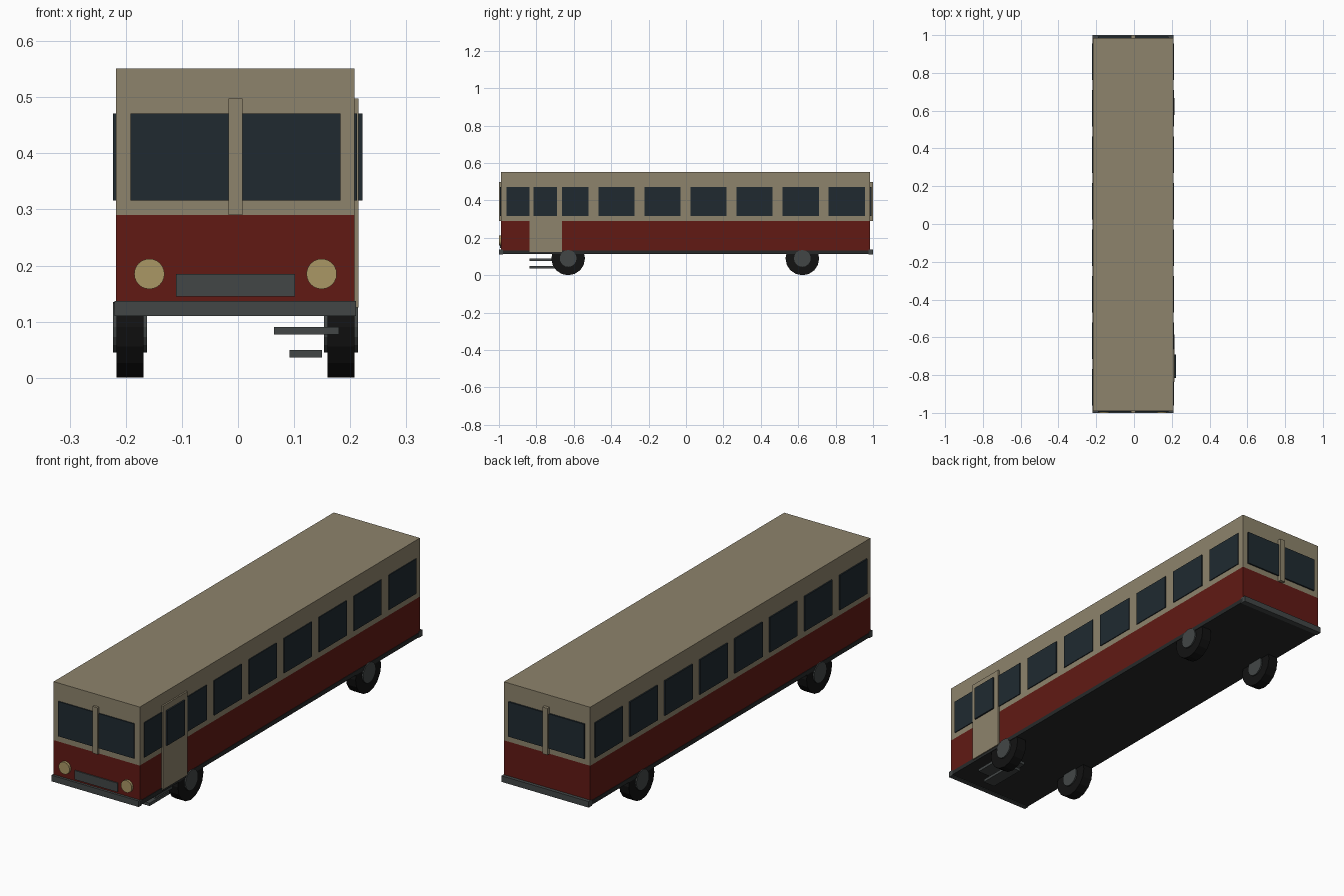
import bpy, math
from mathutils import Matrix

if "Cube" in bpy.data.objects:
    bpy.data.objects.remove(bpy.data.objects["Cube"])

def material(name, rgb):
    m = bpy.data.materials.new(name)
    m.diffuse_color = (*rgb, 1)
    m.use_nodes = True
    m.node_tree.nodes["Principled BSDF"].inputs["Base Color"].default_value = m.diffuse_color
    return m

CREAM = material("cream", (0.27, 0.23, 0.15))
RED = material("red", (0.12, 0.01, 0.007))
GLASS = material("glass", (0.014, 0.023, 0.03))
METAL = material("metal", (0.055, 0.062, 0.062))
FLOOR = material("floor", (0.02, 0.022, 0.022))
RUBBER = material("rubber", (0.006, 0.006, 0.006))
LAMP = material("lamp", (0.40, 0.31, 0.13))

def box(name, x, y, z, mat):
    bpy.ops.mesh.primitive_cube_add(size=1)
    o = bpy.context.object
    o.name = name
    o.data.transform(Matrix.Diagonal((x[1] - x[0], y[1] - y[0], z[1] - z[0], 1)))
    o.location = [(a + b) / 2 for a, b in (x, y, z)]
    o.data.materials.append(mat)
    return o

def disc(name, loc, radius, depth, axis, sides, mat):
    bpy.ops.mesh.primitive_cylinder_add(vertices=sides, radius=radius, depth=depth)
    o = bpy.context.object
    o.name = name
    turn = Matrix.Rotation(math.pi / 2, 4, 'Y' if axis == 'x' else 'X')
    o.data.transform(turn)
    o.location = loc
    o.data.materials.append(mat)
    return o

CX = -0.0045                       # centre line of the coachwork
L, R = -0.217, 0.208               # body sides
F, B = -0.989, 0.985               # body ends
WIN_Z = (0.316, 0.471)

# Body: red lower half, cream upper half, floor and bumpers
box("lower_body", (L, R), (F, B), (0.13, 0.29), RED)
box("upper_body", (L, R), (F, B), (0.29, 0.551), CREAM)
box("chassis_floor", (L - 0.002, R + 0.002), (F, B), (0.113, 0.132), FLOOR)
box("front_bumper", (L - 0.003, R + 0.002), (-1.0, F + 0.01), (0.11, 0.137), METAL)
box("rear_bumper", (L - 0.003, R + 0.002), (B - 0.01, 1.0), (0.11, 0.137), METAL)

# Side windows
for i in range(8):
    y = 0.859 - 0.2461 * i
    span = (y - 0.097, y + 0.097)
    box("left_window", (L - 0.006, L + 0.004), span, WIN_Z, GLASS)
    box("right_window", (R - 0.004, R + 0.004), span, WIN_Z, GLASS)

# End windows with centre pillars
for side, wy, py in (("front", (F - 0.005, F + 0.005), (-1.0, F + 0.005)),
                     ("rear", (B - 0.005, B + 0.007), (B - 0.005, 1.0))):
    for s in (-1, 1):
        x = CX + s * 0.099
        box(side + "_window", (x - 0.088, x + 0.088), wy, WIN_Z, GLASS)
    box(side + "_pillar", (CX - 0.0125, CX + 0.0125), py, (0.29, 0.498), CREAM)

# Headlights and grille
for s in (-1, 1):
    disc("headlight", (CX + s * 0.1535, F - 0.002, 0.185), 0.027, 0.018, 'y', 24, LAMP)
box("grille", (CX - 0.106, CX + 0.106), (F - 0.005, F + 0.005), (0.145, 0.185), METAL)

# Entrance door and hanging steps
box("door", (R - 0.006, 0.215), (-0.837, -0.663), (0.125, 0.498), CREAM)
box("door_window", (0.205, 0.222), (-0.815, -0.69), WIN_Z, GLASS)
box("upper_step", (0.064, 0.18), (-0.837, -0.663), (0.077, 0.09), METAL)
box("lower_step", (0.092, 0.15), (-0.837, -0.663), (0.036, 0.049), METAL)

# Wheels
for y in (-0.63, 0.622):
    for s in (-1, 1):
        x = CX + s * 0.188
        disc("tyre", (x, y, 0.09), 0.09, 0.048, 'x', 16, RUBBER)
        disc("hub", (x, y, 0.09), 0.045, 0.06, 'x', 16, METAL)
